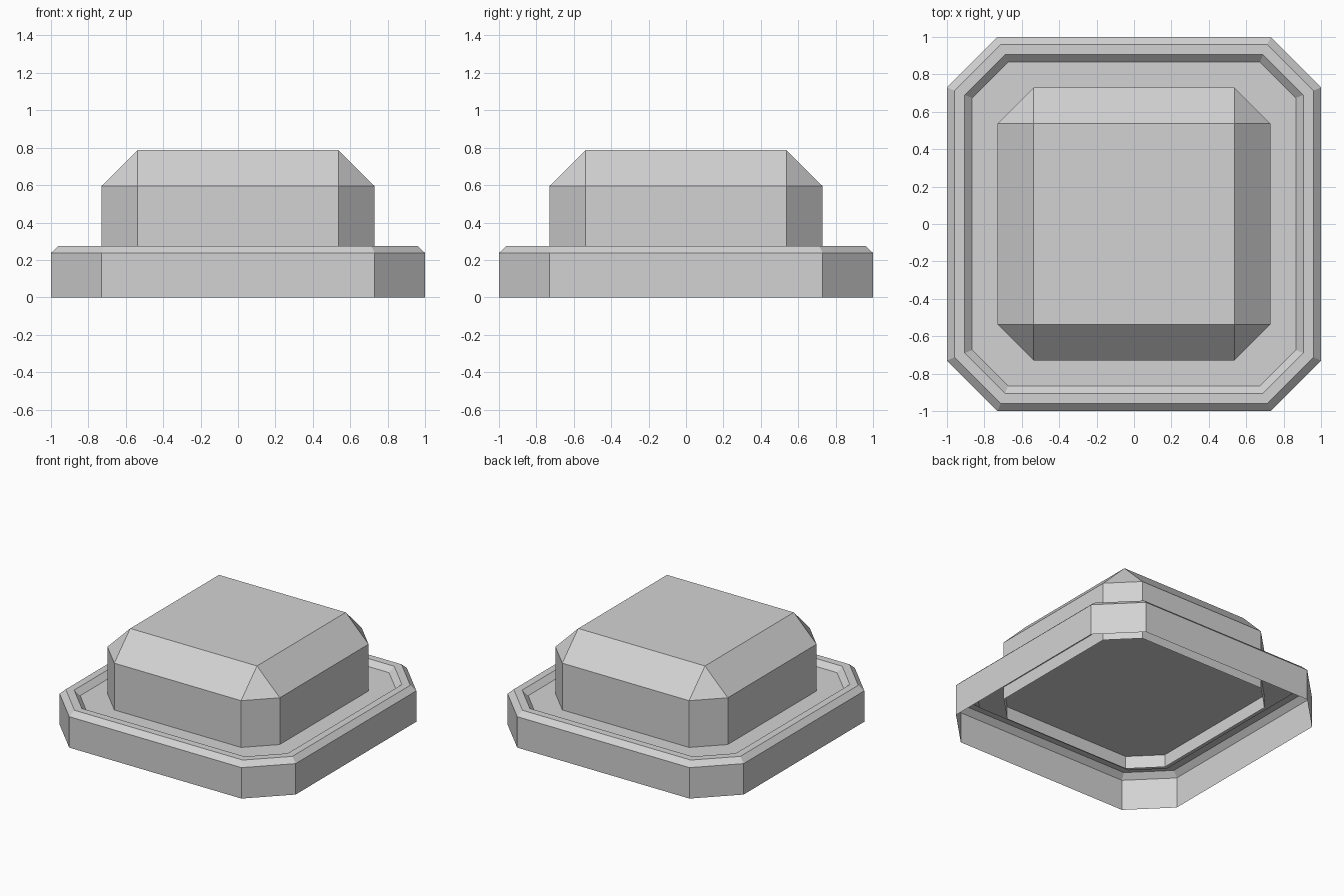
import bpy
import bmesh

cube = bpy.data.objects.get("Cube")
if cube:
    bpy.data.objects.remove(cube, do_unlink=True)

GREY = (0.65, 0.65, 0.65, 1.0)
mat = bpy.data.materials.new("light grey")
mat.use_nodes = True
mat.diffuse_color = GREY
mat.node_tree.nodes["Principled BSDF"].inputs["Base Color"].default_value = GREY


def octagon(half, flat, z):
    """Counter-clockwise square with cut corners."""
    points = []
    a, b = (half, -flat), (half, flat)
    for _ in range(4):
        points += [(*a, z), (*b, z)]
        a, b = (-a[1], a[0]), (-b[1], b[0])
    return points


def loft(name, sections):
    """Open-bottomed shell through the sections, capped at the last one."""
    bm = bmesh.new()
    rings = [[bm.verts.new(p) for p in octagon(*s)] for s in sections]
    for low, high in zip(rings, rings[1:]):
        for i in range(8):
            j = (i + 1) % 8
            bm.faces.new((low[i], low[j], high[j], high[i]))
    bm.faces.new(rings[-1])
    bmesh.ops.remove_doubles(bm, verts=bm.verts, dist=0.0005)
    mesh = bpy.data.meshes.new(name)
    bm.to_mesh(mesh)
    bm.free()
    mesh.materials.append(mat)
    obj = bpy.data.objects.new(name, mesh)
    bpy.context.collection.objects.link(obj)
    return obj


# Hollow base: wall, bevelled rim, recessed floor
loft("base_tray", [
    (1.0, 0.73, 0.0),
    (1.0, 0.73, 0.237),
    (0.96, 0.713, 0.275),
    (0.905, 0.69, 0.275),
    (0.865, 0.674, 0.237),
])

# Raised block with bevelled top; its open skirt hangs below the floor
loft("raised_block", [
    (0.73, 0.537, 0.14),
    (0.73, 0.537, 0.595),
    (0.537, 0.537, 0.787),
])
